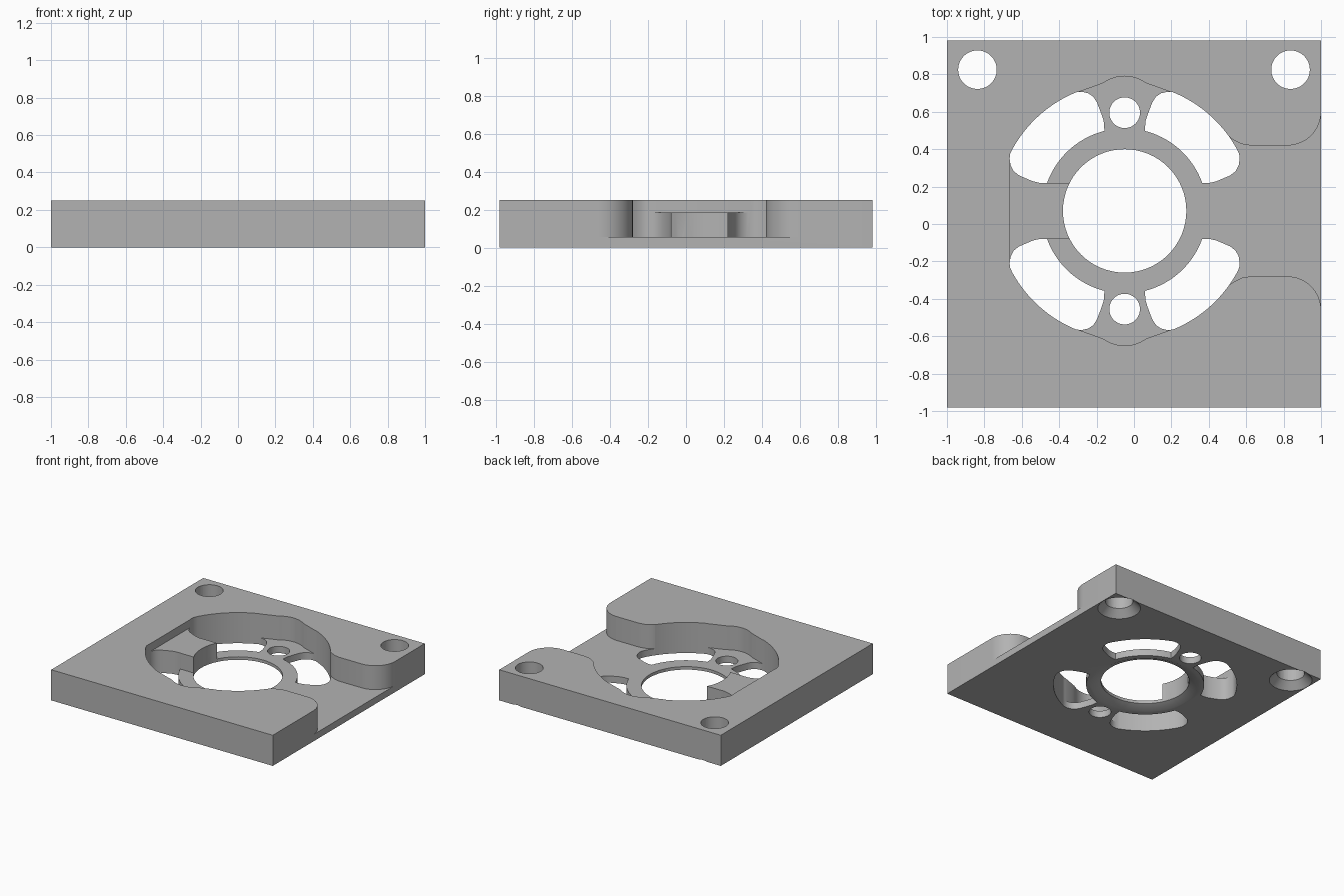
import bpy, bmesh
from math import sin, cos, radians

if "Cube" in bpy.data.objects:
    bpy.data.objects.remove(bpy.data.objects["Cube"])

CX, CY = -0.05, 0.07          # centre of the bore
HEIGHT, FLOOR, BLOCK = 0.25, 0.055, 0.185


def arc(x, y, r, start, end, n=16):
    angles = [radians(start + (end - start) * i / n) for i in range(n + 1)]
    return [(x + r * cos(a), y + r * sin(a)) for a in angles]


def make_object(name, bm):
    bmesh.ops.recalc_face_normals(bm, faces=bm.faces)
    mesh = bpy.data.meshes.new(name)
    bm.to_mesh(mesh)
    bm.free()
    ob = bpy.data.objects.new(name, mesh)
    bpy.context.collection.objects.link(ob)
    return ob


def prism(name, outline, z0, z1, ox=CX, oy=CY):
    bm = bmesh.new()
    face = bm.faces.new([bm.verts.new((x + ox, y + oy, z0)) for x, y in outline])
    top = bmesh.ops.extrude_face_region(bm, geom=[face])["geom"]
    verts = [v for v in top if isinstance(v, bmesh.types.BMVert)]
    bmesh.ops.translate(bm, verts=verts, vec=(0, 0, z1 - z0))
    return make_object(name, bm)


def round_cutter(name, x, y, r0, r1, z0, z1):
    bm = bmesh.new()
    bmesh.ops.create_cone(bm, cap_ends=True, segments=64, radius1=r0, radius2=r1, depth=z1 - z0)
    bmesh.ops.translate(bm, verts=bm.verts, vec=(x, y, (z0 + z1) / 2))
    return make_object(name, bm)


plate = prism("mounting_plate", [(-1, -0.98), (1, -0.98), (1, 0.98), (-1, 0.98)], 0, HEIGHT, 0, 0)
bpy.context.view_layer.objects.active = plate


def cut(cutter):
    cutter.hide_render = True
    mod = plate.modifiers.new("cut", "BOOLEAN")
    mod.operation, mod.solver, mod.object = "DIFFERENCE", "EXACT", cutter
    bpy.ops.object.modifier_apply(modifier=mod.name)
    bpy.data.objects.remove(cutter)


# Main pocket with screw lobes and a flared channel to the side, around a raised block
half = [(1.2, 0.53)] + arc(0.87, 0.53, 0.18, 0, -90)
half += [(0.67, 0.35), (0.625, 0.358), (0.585, 0.378)]
half += arc(0, 0, 0.682, 36, 68.5) + [(0.14, 0.674), (0.12, 0.681)]
half += arc(0, 0.525, 0.195, 57, 123) + [(-0.12, 0.681), (-0.14, 0.674)]
half += arc(0, 0, 0.682, 111.5, 150) + [(-0.55, 0.25), (-0.44, 0.15), (-0.2, 0.15)]
cut(prism("pocket_cutter", half + [(x, -y) for x, y in reversed(half)], FLOOR, 0.4))

# Lowered top of the raised block
cut(prism("block_top_cutter", [(-0.612, -0.28), (0, -0.28), (0, 0.28), (-0.612, 0.28)], BLOCK, 0.4))

# Four curved slots
slot = [(0.108, 0.428), (0.112, 0.48), (0.125, 0.52), (0.148, 0.58), (0.168, 0.611),
        (0.195, 0.629), (0.225, 0.636)]
slot += arc(0, 0, 0.685, 68, 29, 24)
slot += [(0.612, 0.305), (0.615, 0.28), (0.61, 0.245), (0.594, 0.213), (0.565, 0.19),
         (0.49, 0.158), (0.45, 0.149)]
slot += arc(0, 0, 0.441, 19.8, 75, 24)[:-1]
for sx in (-1, 1):
    for sy in (-1, 1):
        cut(prism("slot_cutter", [(x * sx, y * sy) for x, y in slot], -0.1, 0.4))

# Central bore with chamfered underside
cut(round_cutter("bore_cutter", CX, CY, 0.33, 0.33, -0.1, 0.4))
cut(round_cutter("bore_chamfer_cutter", CX, CY, 0.42, 0.32, -0.01, 0.035))

# Screw holes, and countersunk corner holes
for side in (-1, 1):
    cut(round_cutter("screw_hole_cutter", CX, CY + side * 0.525, 0.082, 0.082, -0.1, 0.4))
    cut(round_cutter("corner_hole_cutter", side * 0.837, 0.825, 0.103, 0.103, -0.1, 0.4))
    cut(round_cutter("countersink_cutter", side * 0.837, 0.825, 0.17, 0.1, -0.01, 0.06))

# Single grey finish
grey = bpy.data.materials.new("light_grey")
grey.use_nodes = True
colour = (0.45, 0.45, 0.45, 1)
grey.diffuse_color = colour
grey.node_tree.nodes["Principled BSDF"].inputs["Base Color"].default_value = colour
plate.data.materials.clear()
plate.data.materials.append(grey)
for poly in plate.data.polygons:
    poly.material_index = 0

plate.select_set(True)
bpy.ops.object.shade_smooth_by_angle(angle=radians(30))
